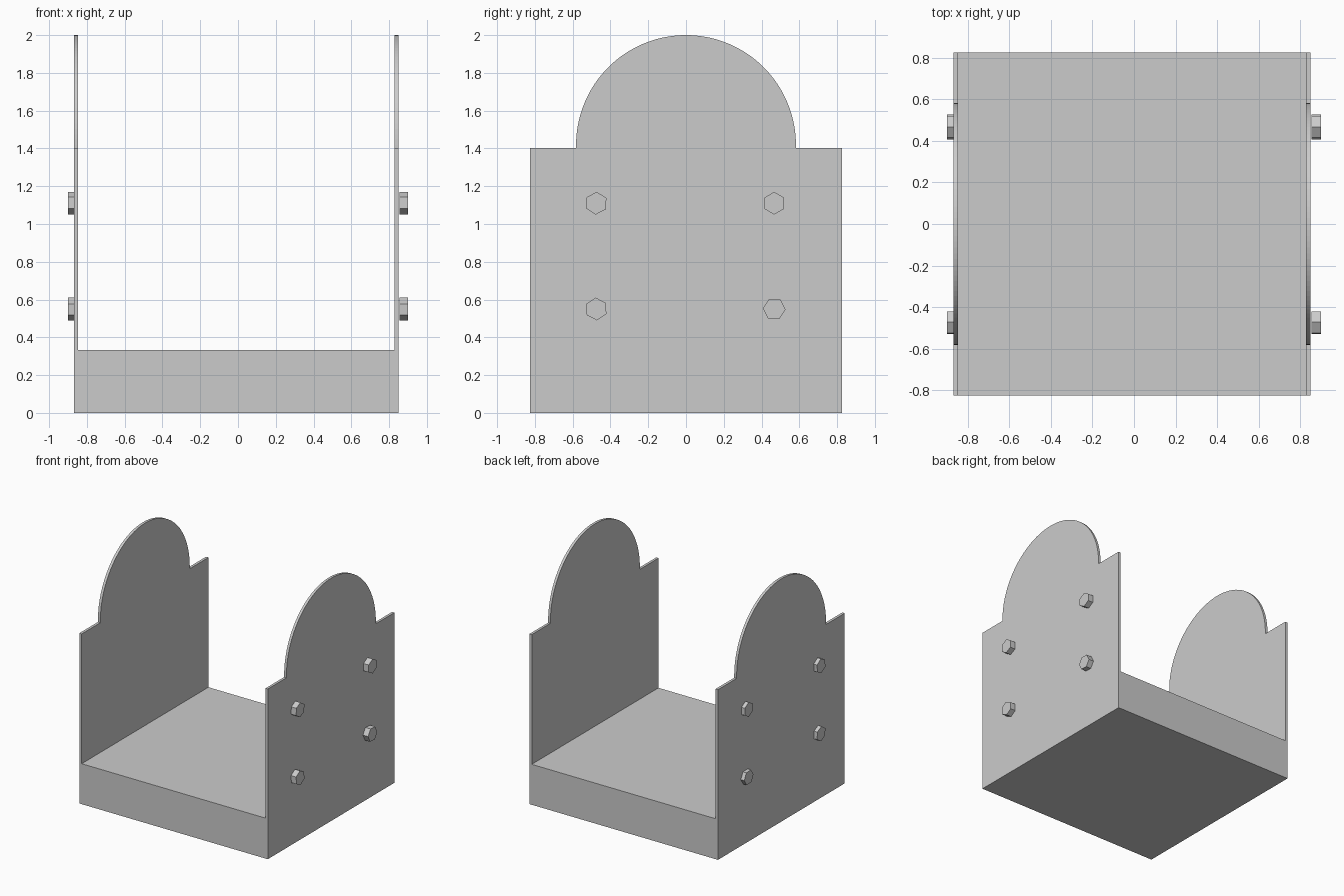
import bpy
import bmesh
from math import cos, sin, pi, radians

cube = bpy.data.objects.get("Cube")
if cube:
    bpy.data.objects.remove(cube)

grey = bpy.data.materials.new("plain_grey")
grey.use_nodes = True
colour = (0.6, 0.6, 0.6, 1)
grey.diffuse_color = colour
grey.node_tree.nodes["Principled BSDF"].inputs["Base Color"].default_value = colour


def extrude_x(name, outline, x0, x1):
    """Extrude a (y, z) outline from x0 to x1 as a closed solid."""
    bm = bmesh.new()
    face = bm.faces.new([bm.verts.new((x0, y, z)) for y, z in outline])
    new = bmesh.ops.extrude_face_region(bm, geom=[face])["geom"]
    moved = [g for g in new if isinstance(g, bmesh.types.BMVert)]
    bmesh.ops.translate(bm, verts=moved, vec=(x1 - x0, 0, 0))
    bmesh.ops.recalc_face_normals(bm, faces=bm.faces)
    mesh = bpy.data.meshes.new(name)
    bm.to_mesh(mesh)
    bm.free()
    mesh.materials.append(grey)
    obj = bpy.data.objects.new(name, mesh)
    bpy.context.collection.objects.link(obj)
    return obj


HALF = 0.825       # half depth of the base and side plates
SHOULDER = 1.402   # height where the arch begins
ARCH = 0.582       # arch radius

# Solid base block between the side plates
extrude_x("base_block", [(-HALF, 0), (HALF, 0), (HALF, 0.333), (-HALF, 0.333)],
          -0.847, 0.828)

# Side plates with square shoulders and a round arch on top
steps = 64
arch = [(ARCH * cos(pi * i / steps), 2 - ARCH + ARCH * sin(pi * i / steps))
        for i in range(steps + 1)]
plate = ([(-HALF, 0), (HALF, 0), (HALF, SHOULDER), (ARCH, SHOULDER)]
         + arch + [(-ARCH, SHOULDER), (-HALF, SHOULDER)])
extrude_x("right_side_plate", plate, -0.869, -0.847)
extrude_x("left_side_plate", plate, 0.828, 0.849)

# Hexagonal bolt heads, each turned a little differently
bolts = [("upper_front", -0.475, 1.11, -3), ("lower_front", -0.475, 0.55, 3),
         ("upper_back", 0.467, 1.11, 0), ("lower_back", 0.467, 0.55, 27)]
for side, x0, x1 in (("right", -0.9, -0.86), ("left", 0.854, 0.9)):
    for place, y, z, turn in bolts:
        angles = [radians(turn + 90 + 60 * k) for k in range(6)]
        hexagon = [(y + 0.06 * cos(a), z + 0.06 * sin(a)) for a in angles]
        extrude_x(f"{side}_{place}_bolt", hexagon, x0, x1)
